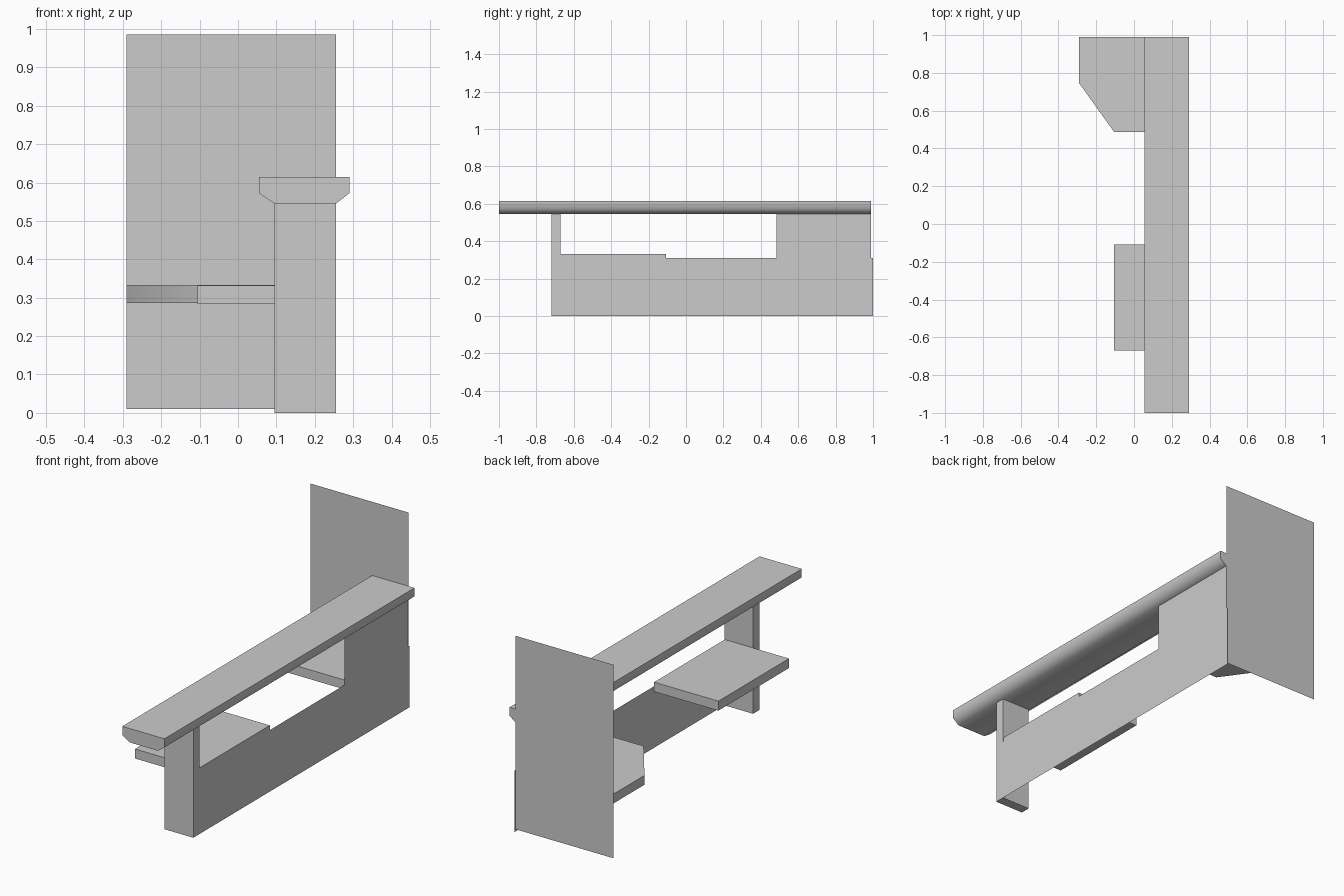
import bpy, bmesh, math
from mathutils import Vector

if "Cube" in bpy.data.objects:
    bpy.data.objects.remove(bpy.data.objects["Cube"])


def make(name, pts, depth=None, smooth=None):
    """Flat face from 3D points, optionally extruded by a vector."""
    bm = bmesh.new()
    face = bm.faces.new([bm.verts.new(p) for p in pts])
    if depth:
        # keep the starting face as one cap of the closed solid
        ext = bmesh.ops.extrude_face_region(bm, geom=[face], use_keep_orig=True)
        verts = [g for g in ext["geom"] if isinstance(g, bmesh.types.BMVert)]
        bmesh.ops.translate(bm, verts=verts, vec=Vector(depth))
        bmesh.ops.recalc_face_normals(bm, faces=bm.faces)
    mesh = bpy.data.meshes.new(name)
    bm.to_mesh(mesh)
    bm.free()
    obj = bpy.data.objects.new(name, mesh)
    bpy.context.collection.objects.link(obj)
    if smooth:
        bpy.ops.object.select_all(action='DESELECT')
        obj.select_set(True)
        bpy.context.view_layer.objects.active = obj
        bpy.ops.object.shade_smooth_by_angle(angle=math.radians(smooth))
    return obj


def slab(name, outline, z0, z1, smooth=None):
    return make(name, [(x, y, z0) for x, y in outline], (0, 0, z1 - z0), smooth)


def rect(x0, x1, y0, y1):
    return [(x0, y0), (x1, y0), (x1, y1), (x0, y1)]


# Counter top with chamfered underside, swept along y
profile = [(0.055, 0.615), (0.055, 0.572), (0.095, 0.545),
           (0.255, 0.545), (0.29, 0.572), (0.29, 0.615)]
make("counter_top", [(x, -1, z) for x, z in profile], (0, 1.99, 0), smooth=60)

# End post holding up the counter
slab("end_post", rect(0.095, 0.255, -0.72, -0.67), 0, 0.545)

# Thin outer panels: full-length lower one, short upper one near the wall
for name, y0, y1, z0, z1 in [("lower_panel", -0.72, 1.0, 0.0, 0.31),
                             ("upper_panel", 0.485, 0.99, 0.31, 0.545)]:
    make(name, [(0.255, y, z) for y, z in rect(y0, y1, z0, z1)])

# Thin back wall
make("back_wall", [(x, 0.992, z) for x, z in rect(-0.29, 0.255, 0.01, 0.985)])

# Inner shelves
slab("front_shelf", rect(-0.105, 0.253, -0.67, -0.108), 0.284, 0.332)
slab("rear_shelf", [(-0.29, 0.99), (-0.29, 0.745), (-0.105, 0.487),
                    (0.253, 0.487), (0.253, 0.99)], 0.286, 0.333, smooth=40)
